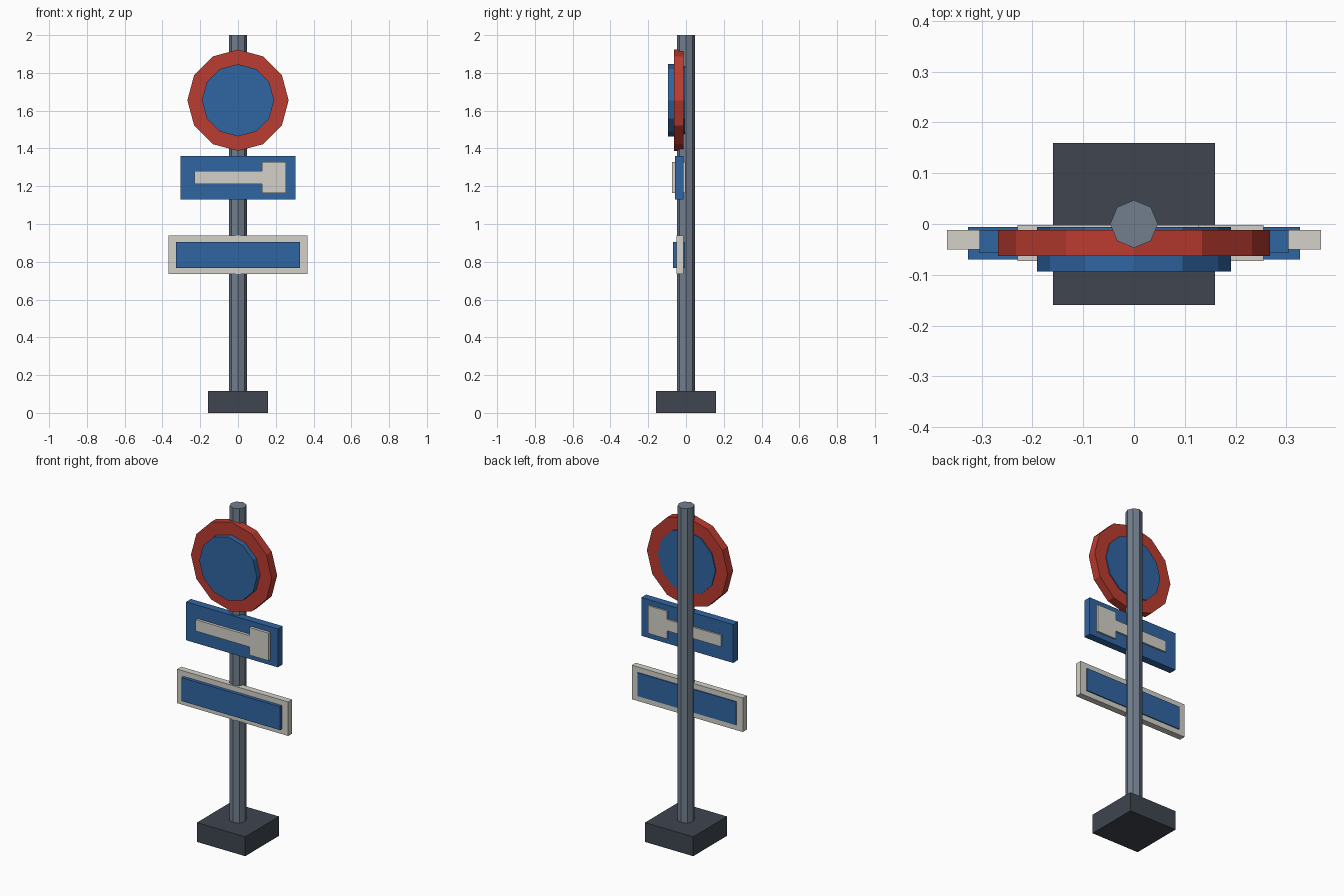
import bpy, bmesh
from math import cos, sin, pi

if "Cube" in bpy.data.objects:
    bpy.data.objects.remove(bpy.data.objects["Cube"])


def material(name, rgb):
    m = bpy.data.materials.new(name)
    m.diffuse_color = (*rgb, 1)
    m.use_nodes = True
    m.node_tree.nodes["Principled BSDF"].inputs["Base Color"].default_value = m.diffuse_color
    return m


RED = material("red", (0.50, 0.045, 0.03))
BLUE = material("blue", (0.03, 0.13, 0.36))
WHITE = material("off_white", (0.66, 0.64, 0.58))
STEEL = material("steel", (0.17, 0.21, 0.27))
DARK = material("dark_grey", (0.05, 0.06, 0.08))


def extrude(name, points, offset, mat):
    """Make a flat-faced solid from a 3D outline and an extrusion vector."""
    bm = bmesh.new()
    face = bm.faces.new([bm.verts.new(p) for p in points])
    new = bmesh.ops.extrude_face_region(bm, geom=[face], use_keep_orig=True)["geom"]
    bmesh.ops.translate(bm, vec=offset,
                        verts=[g for g in new if isinstance(g, bmesh.types.BMVert)])
    bmesh.ops.recalc_face_normals(bm, faces=bm.faces)
    mesh = bpy.data.meshes.new(name)
    bm.to_mesh(mesh)
    bm.free()
    mesh.materials.append(mat)
    obj = bpy.data.objects.new(name, mesh)
    bpy.context.collection.objects.link(obj)
    return obj


def ring(n, r):
    return [(r * cos(2 * pi * i / n), r * sin(2 * pi * i / n)) for i in range(n)]


def rect(w, h):
    return [(-w, -h), (w, -h), (w, h), (-w, h)]


def plate(name, profile, z, front, back, mat):
    """Upright plate facing -y, with its x/z profile centred at height z."""
    return extrude(name, [(x, front, z + h) for x, h in profile],
                   (0, back - front, 0), mat)


# Base block and octagonal pole
extrude("base", [(x, y, 0) for x, y in rect(0.16, 0.16)], (0, 0, 0.116), DARK)
extrude("pole", [(x, y, 0.1) for x, y in ring(8, 0.047)], (0, 0, 1.9), STEEL)

# Round sign: red rim and blue centre
plate("round_sign_rim", ring(12, 0.268), 1.655, -0.063, -0.012, RED)
plate("round_sign_centre", ring(12, 0.191), 1.655, -0.094, -0.006, BLUE)

# Direction sign: blue board with one T-shaped marking
plate("direction_board", rect(0.304, 0.115), 1.246, -0.057, -0.012, BLUE)
marking = [(-0.23, -0.034), (0.127, -0.034), (0.127, -0.083), (0.255, -0.083),
           (0.255, 0.083), (0.127, 0.083), (0.127, 0.034), (-0.23, 0.034)]
plate("direction_marking", marking, 1.246, -0.073, -0.002, WHITE)

# Lower sign: white frame and blue panel
plate("lower_sign_frame", rect(0.368, 0.102), 0.836, -0.05, -0.012, WHITE)
plate("lower_sign_panel", rect(0.327, 0.07), 0.836, -0.07, -0.006, BLUE)
